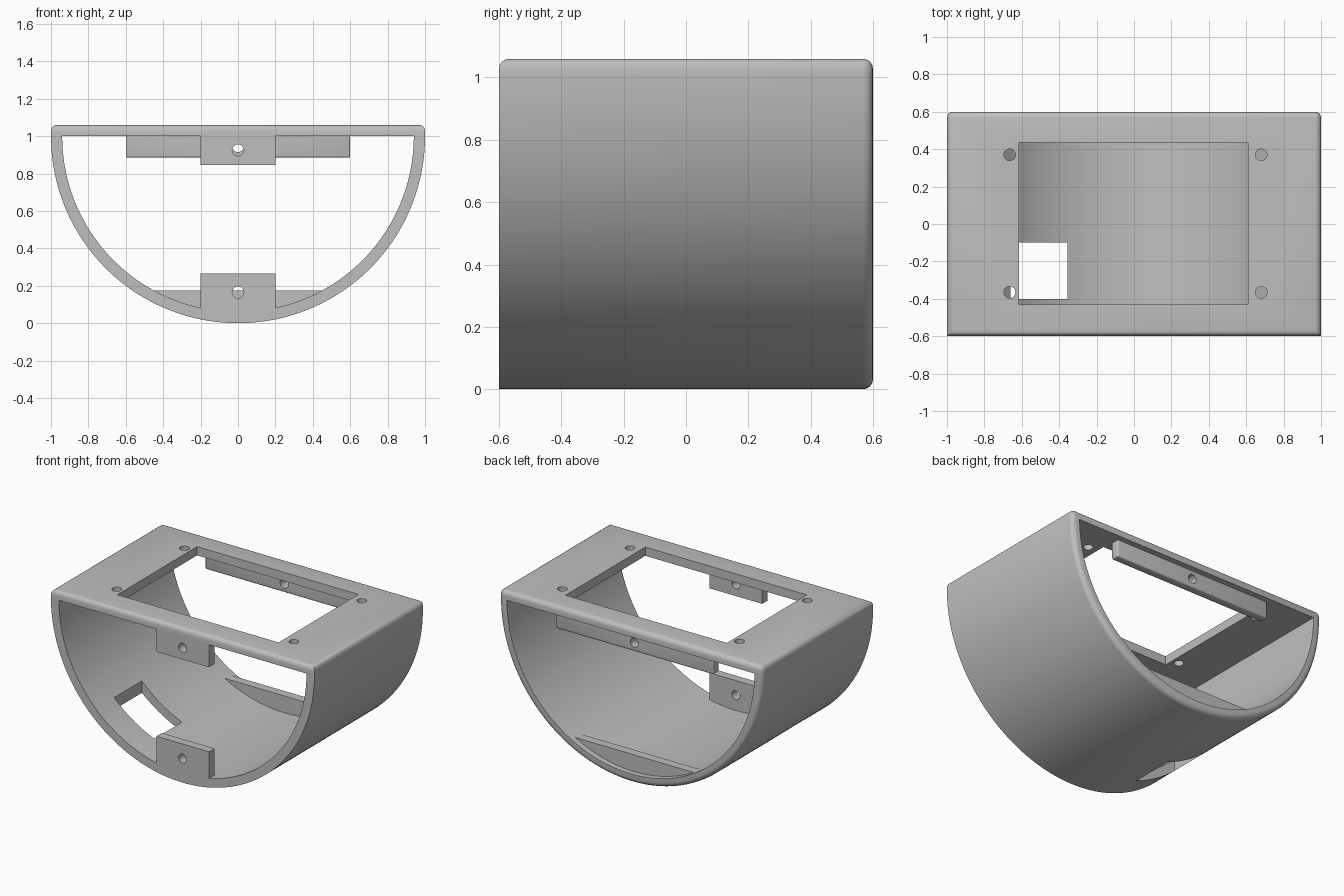
import bpy, bmesh, math

old = bpy.data.objects.get("Cube")
if old:
    bpy.data.objects.remove(old, do_unlink=True)

GREY = (0.52, 0.52, 0.52, 1.0)
mat = bpy.data.materials.new("matte_grey")
mat.use_nodes = True
mat.diffuse_color = GREY
mat.node_tree.nodes["Principled BSDF"].inputs["Base Color"].default_value = GREY


def arc(radius, a0, a1, steps):
    """Points of an arc about (0, 1) in the xz plane, angles in radians."""
    return [(radius * math.cos(a0 + (a1 - a0) * i / steps),
             1 + radius * math.sin(a0 + (a1 - a0) * i / steps)) for i in range(steps + 1)]


def prism(name, outline, y0, y1, bevel=0.0, bevel_rule=None, segments=4):
    """Extrude an xz outline from y0 to y1, rounding the edges picked by the rule."""
    bm = bmesh.new()
    face = bm.faces.new([bm.verts.new((x, y0, z)) for x, z in outline])
    ext = bmesh.ops.extrude_face_region(bm, geom=[face])
    for v in ext["geom"]:
        if isinstance(v, bmesh.types.BMVert):
            v.co.y = y1
    bmesh.ops.recalc_face_normals(bm, faces=bm.faces)
    if bevel_rule:
        edges = [e for e in bm.edges if bevel_rule(e.verts[0].co, e.verts[1].co)]
        bmesh.ops.bevel(bm, geom=edges, offset=bevel, segments=segments,
                        profile=0.5, affect='EDGES')
    mesh = bpy.data.meshes.new(name)
    bm.to_mesh(mesh)
    bm.free()
    mesh.materials.append(mat)
    obj = bpy.data.objects.new(name, mesh)
    bpy.context.collection.objects.link(obj)
    return obj


def box(name, x0, x1, y0, y1, z0, z1, **kw):
    return prism(name, [(x0, z0), (x1, z0), (x1, z1), (x0, z1)], y0, y1, **kw)


def drill(location, depth, along_y=False):
    """Round cutter for a screw hole."""
    rot = (math.pi / 2, 0, 0) if along_y else (0, 0, 0)
    bpy.ops.mesh.primitive_cylinder_add(vertices=32, radius=0.031, depth=depth,
                                        location=location, rotation=rot)
    obj = bpy.context.object
    obj.data.materials.append(mat)
    return obj


def select(obj):
    bpy.ops.object.select_all(action='DESELECT')
    obj.select_set(True)
    bpy.context.view_layer.objects.active = obj


def cut(obj, cutter):
    cutter.hide_render = True
    mod = obj.modifiers.new("cut", 'BOOLEAN')
    mod.operation = 'DIFFERENCE'
    mod.solver = 'EXACT'
    mod.object = cutter
    select(obj)
    bpy.ops.object.modifier_apply(modifier=mod.name)
    bpy.data.objects.remove(cutter, do_unlink=True)


# Half-round housing with rounded back rim and rounded top edges
def rounded(a, b):
    back = a.y > 0.59 and b.y > 0.59
    top = a.z > 1.05 and b.z > 1.05
    return back or top


outline = [(1, 1.06), (-1, 1.06)] + arc(1.0, math.pi, 2 * math.pi, 96)
housing = prism("housing", outline, -0.6, 0.6, 0.032, rounded)

# Hollow interior, display opening, cable window and corner screw holes
cut(housing, prism("bore_cutter", arc(0.94, math.pi, 2 * math.pi, 96), -0.8, 0.8))
cut(housing, box("opening_cutter", -0.615, 0.61, -0.43, 0.435, 0.95, 1.2))
cut(housing, box("window_cutter", -0.66, -0.355, -0.4, -0.1, -0.1, 0.7))
for hx in (-0.665, 0.68):
    for hy in (-0.365, 0.37):
        cut(housing, drill((hx, hy, 1.03), 0.2))

# Front mounting tabs, flush with the front rim
front_top_tab = box("front_top_tab", -0.2, 0.2, -0.6, -0.54, 0.845, 1.0)
cut(front_top_tab, drill((0, -0.57, 0.925), 0.2, True))

half = math.asin(0.2 / 0.942)
low = arc(0.942, 1.5 * math.pi - half, 1.5 * math.pi + half, 12)
front_bottom_tab = prism("front_bottom_tab", low + [(0.2, 0.265), (-0.2, 0.265)], -0.6, -0.54)
cut(front_bottom_tab, drill((0, -0.57, 0.165), 0.2, True))

# Back cover rail under the plate, with softened edges
back_rail = box("back_rail", -0.6, 0.6, 0.5, 0.56, 0.885, 1.01, bevel=0.01,
                bevel_rule=lambda a, b: min(a.z, b.z) < 0.9, segments=3)
cut(back_rail, drill((0, 0.53, 0.945), 0.2, True))

# Low back ledge filling the bottom of the bore up to a flat top
half = math.acos((1 - 0.175) / 0.942)
back_ledge = prism("back_ledge", arc(0.942, 1.5 * math.pi - half, 1.5 * math.pi + half, 30),
                   0.5, 0.56)

for part in (housing, front_top_tab, front_bottom_tab, back_rail, back_ledge):
    select(part)
    bpy.ops.object.shade_smooth_by_angle(angle=math.radians(30))
